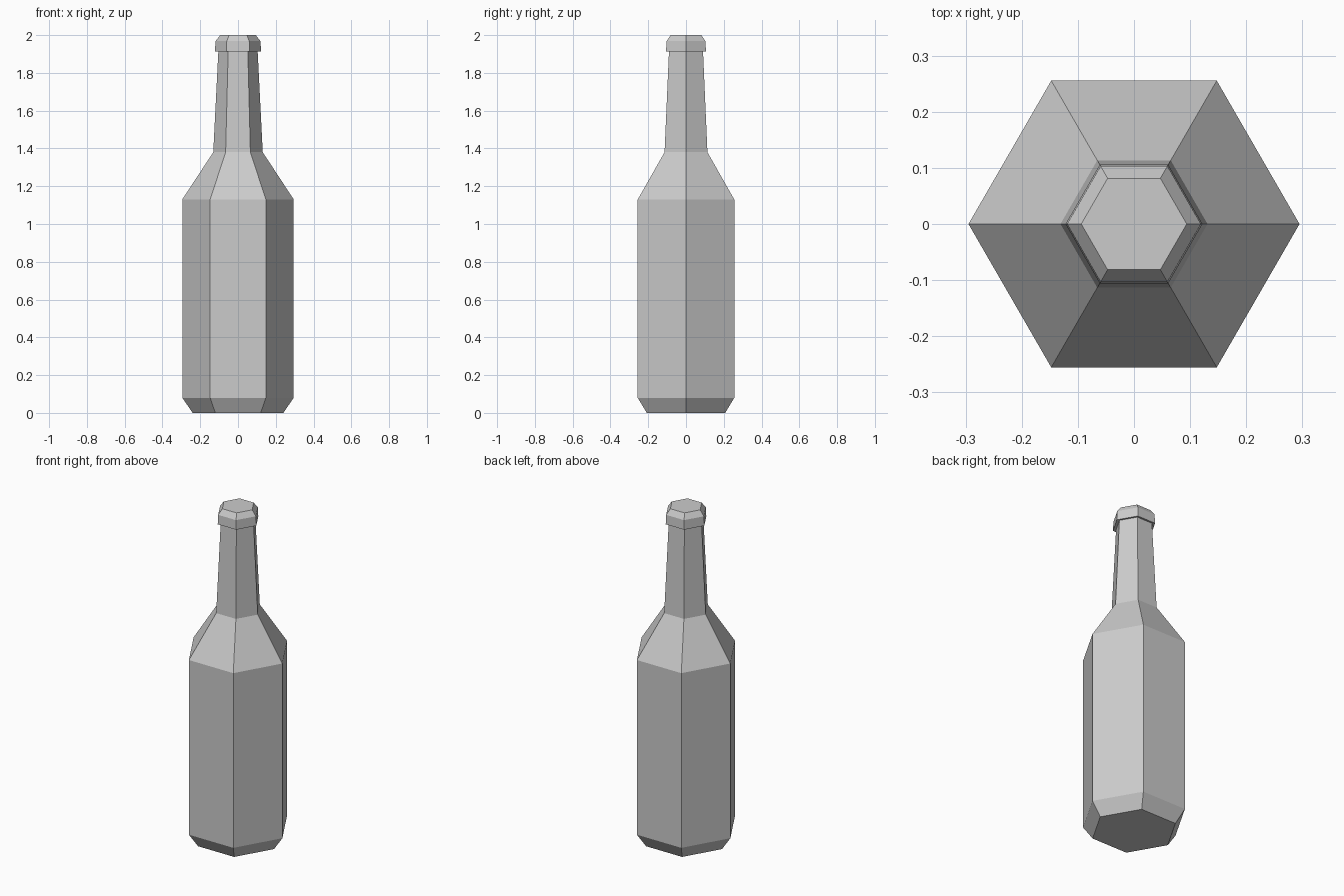
import bpy, bmesh
from math import cos, sin, tau

if "Cube" in bpy.data.objects:
    bpy.data.objects.remove(bpy.data.objects["Cube"])

SIDES = 6


def lathe(name, profile):
    """Closed hexagonal solid from (radius, height) rings, bottom to top."""
    bm = bmesh.new()
    rings = [[bm.verts.new((r * cos(tau * i / SIDES), r * sin(tau * i / SIDES), z))
              for i in range(SIDES)] for r, z in profile]
    for low, high in zip(rings, rings[1:]):
        for i in range(SIDES):
            j = (i + 1) % SIDES
            bm.faces.new((low[i], low[j], high[j], high[i]))
    bm.faces.new(rings[0][::-1])
    bm.faces.new(rings[-1])
    mesh = bpy.data.meshes.new(name)
    bm.to_mesh(mesh)
    bm.free()
    obj = bpy.data.objects.new(name, mesh)
    bpy.context.collection.objects.link(obj)
    return obj


# One continuous skin: base chamfer, body, shoulder, tapering neck, overhanging lip
lathe("bottle", [
    (0.24, 0.0), (0.295, 0.08), (0.295, 1.13), (0.131, 1.38),
    (0.104, 1.915), (0.122, 1.912), (0.119, 1.968), (0.094, 2.0),
])
